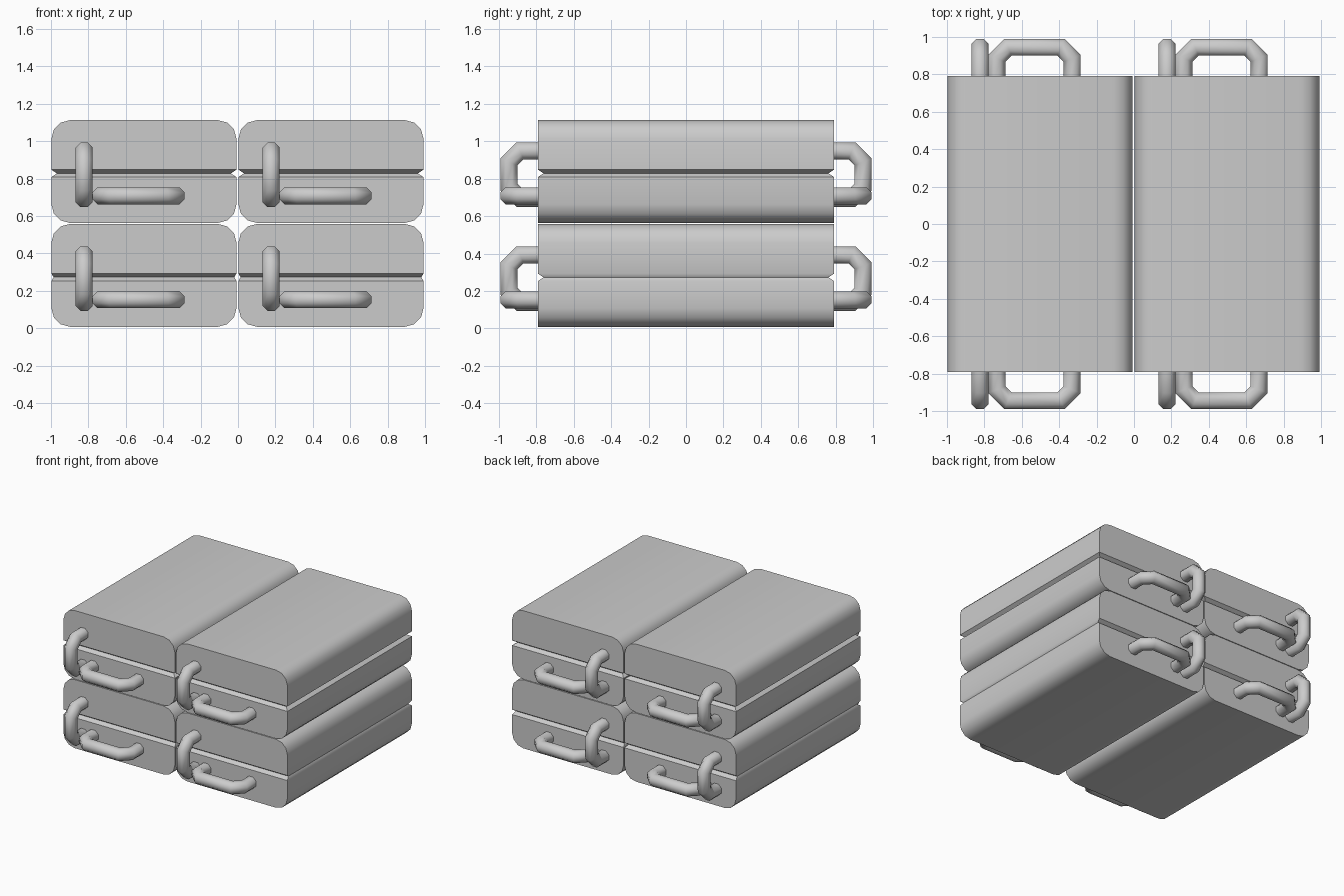
import bpy, bmesh, math
from mathutils import Vector

cube = bpy.data.objects.get("Cube")
if cube:
    bpy.data.objects.remove(cube, do_unlink=True)

grey = bpy.data.materials.new("plain grey")
grey.use_nodes = True
grey.diffuse_color = (0.6, 0.6, 0.6, 1)
grey.node_tree.nodes["Principled BSDF"].inputs["Base Color"].default_value = (0.6, 0.6, 0.6, 1)

WIDTH, HEIGHT, HALF_DEPTH = 0.99, 0.55, 0.79
ROUND = 0.1


def finish(name, bm, angle):
    bmesh.ops.recalc_face_normals(bm, faces=bm.faces)
    mesh = bpy.data.meshes.new(name)
    bm.to_mesh(mesh)
    bm.free()
    mesh.materials.append(grey)
    obj = bpy.data.objects.new(name, mesh)
    bpy.context.collection.objects.link(obj)
    bpy.ops.object.select_all(action="DESELECT")
    obj.select_set(True)
    bpy.context.view_layer.objects.active = obj
    bpy.ops.object.shade_smooth_by_angle(angle=math.radians(angle))


def loft(bm, rings):
    """Bridge closed rings of points and cap both ends."""
    loops = [[bm.verts.new(p) for p in ring] for ring in rings]
    count = len(loops[0])
    for a, b in zip(loops, loops[1:]):
        for i in range(count):
            j = (i + 1) % count
            bm.faces.new((a[i], a[j], b[j], b[i]))
    bm.faces.new(loops[0])
    bm.faces.new(loops[-1])


def case(name, cx, base, notch):
    """Long case with rounded long edges and a V groove around its middle."""
    arc = [math.radians(a) for a in (0, 30, 60, 90)]
    corner = [(ROUND * (1 - math.cos(a)), ROUND * (1 - math.sin(a))) for a in arc]
    seam = 0.265
    levels = [(z, x, 0) for x, z in reversed(corner)]
    levels = [(z, x, 0) for z, x, _ in sorted(levels)]
    levels += [(seam - 0.02, 0, 0), (seam, notch, 0.03), (seam + 0.02, 0, 0)]
    levels += [(HEIGHT - z, x, 0) for x, z in corner]
    rings = []
    for z, ix, iy in levels:
        w, d = WIDTH / 2 - ix, HALF_DEPTH - iy
        rings.append([(cx + sx * w, sy * d, base + z)
                      for sx, sy in ((-1, -1), (1, -1), (1, 1), (-1, 1))])
    bm = bmesh.new()
    loft(bm, rings)
    finish(name, bm, 40)


def handle(name, path, radius=0.049, sides=8):
    """Round bar swept along a flat, open path, mitred at its bends."""
    pts = [Vector(p) for p in path]
    normal = (pts[1] - pts[0]).cross(pts[-1] - pts[0]).normalized()
    rings = []
    for i, p in enumerate(pts):
        before = (p - pts[max(i - 1, 0)]).normalized()
        after = (pts[min(i + 1, len(pts) - 1)] - p).normalized()
        tangent = (before + after).normalized()
        side = normal.cross(tangent)
        stretch = 1 / max(tangent.dot(after if after.length else before), 0.5)
        rings.append([p + radius * (math.cos(t) * side * stretch + math.sin(t) * normal)
                      for t in (2 * math.pi * (k + 0.5) / sides for k in range(sides))])
    bm = bmesh.new()
    loft(bm, rings)
    finish(name, bm, 50)


def grip(start, end, rise_start, rise_end, cut=0.06):
    """Out, along and back path between two mounting points on the case."""
    inner, outer = HALF_DEPTH - 0.03, 0.945
    s, e = Vector(start), Vector(end)
    along = (e - s).normalized()
    drop = Vector((0, 0, rise_start)), Vector((0, 0, rise_end))
    flat = [(s - drop[0], inner), (s, outer - cut), (s + along * cut, outer),
            (e - along * cut, outer), (e, outer - cut), (e - drop[1], inner)]
    return [(p.x, y, p.z) for p, y in flat]


for row, base in (("lower", 0.008), ("upper", 0.563)):
    for column, cx in (("right", -0.503), ("left", 0.497)):
        label = row + "_" + column
        case(label + "_case", cx, base, 0.03 if row == "upper" else 0.012)
        upright = grip((cx - 0.32, 0, base + 0.385), (cx - 0.32, 0, base + 0.13), 0, 0)
        level = grip((cx - 0.23, 0, base + 0.145), (cx + 0.172, 0, base + 0.145), 0, 0)
        for end, sign in (("front", -1), ("back", 1)):
            for kind, path in (("upright", upright), ("level", level)):
                handle(f"{label}_{end}_{kind}_handle", [(x, sign * y, z) for x, y, z in path])
